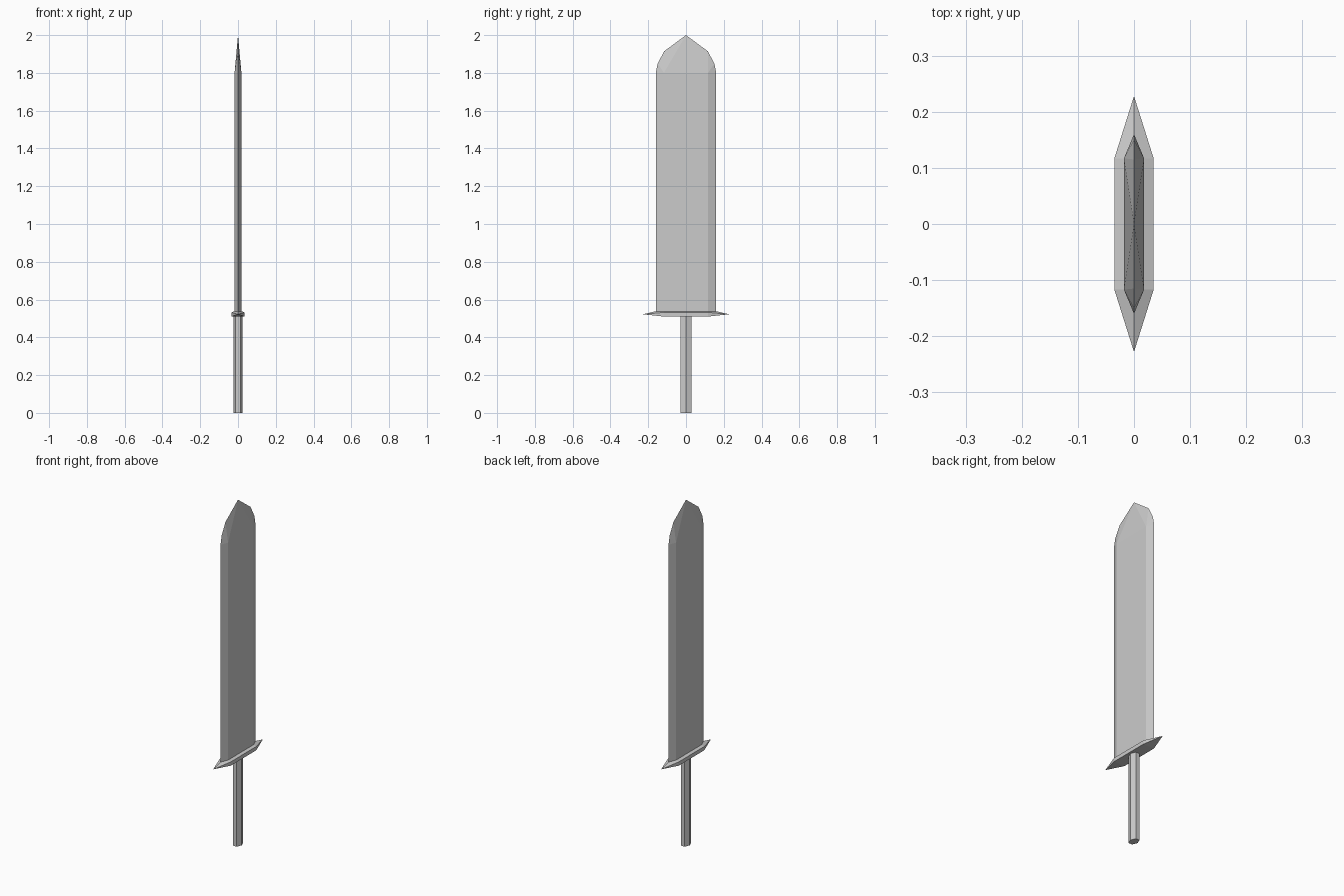
import bpy
import bmesh
from mathutils import Matrix

cube = bpy.data.objects.get("Cube")
if cube:
    bpy.data.objects.remove(cube, do_unlink=True)

metal = bpy.data.materials.new("grey_metal")
metal.use_nodes = True
grey = (0.6, 0.6, 0.6, 1)
metal.diffuse_color = grey
metal.node_tree.nodes["Principled BSDF"].inputs["Base Color"].default_value = grey


def finish(name, bm):
    bmesh.ops.recalc_face_normals(bm, faces=bm.faces)
    mesh = bpy.data.meshes.new(name)
    bm.to_mesh(mesh)
    bm.free()
    mesh.materials.append(metal)
    obj = bpy.data.objects.new(name, mesh)
    bpy.context.collection.objects.link(obj)
    return obj


def four_fold(name, points, faces):
    """Build one quarter from named points, then mirror it across x and y."""
    bm = bmesh.new()
    verts = {key: bm.verts.new(co) for key, co in points.items()}
    for face in faces:
        bm.faces.new([verts[key] for key in face.split()])
    for axis in ((1, 0, 0), (0, 1, 0)):
        copy = bmesh.ops.duplicate(bm, geom=bm.verts[:] + bm.edges[:] + bm.faces[:])
        new_verts = [g for g in copy["geom"] if isinstance(g, bmesh.types.BMVert)]
        bmesh.ops.transform(bm, matrix=Matrix.Scale(-1, 4, axis), verts=new_verts)
        bmesh.ops.remove_doubles(bm, verts=bm.verts[:], dist=0.0001)
    return finish(name, bm)


# Blade: flat sides, bevelled edges and a pointed end
half, flat, edge, base, top = 0.018, 0.117, 0.16, 0.53, 1.8
four_fold("blade", {
    "centre": (0, 0, base), "c0": (half, 0, base), "a0": (half, flat, base),
    "e0": (0, edge, base), "c1": (half, 0, top), "a1": (half, flat, top),
    "e1": (0, edge, top), "e2": (0, 0.15, 1.85), "e3": (0, 0.115, 1.915),
    "tip": (0, 0, 2),
}, ["c0 a0 a1 c1", "a0 e0 e1 a1", "a1 e1 e2", "a1 e2 e3",
    "a1 e3 tip", "c1 a1 tip", "centre e0 a0 c0"])

# Guard: long hexagon with a sloped rim and sharp ends
wide, low, rim, high = 0.035, 0.51, 0.532, 0.538
four_fold("guard", {
    "b": (0, 0, low), "b1": (wide, 0, low), "b2": (wide, flat, low),
    "b3": (0, flat, low), "r1": (wide, 0, rim), "r2": (wide, flat, rim),
    "tip": (0, 0.228, 0.522), "t": (0, 0, high), "t1": (half, 0, high),
    "t2": (half, flat, high), "t3": (0, edge, high),
}, ["b b3 b2 b1", "b3 tip b2", "b1 b2 r2 r1", "b2 tip r2",
    "r1 r2 t2 t1", "r2 tip t3 t2", "t t1 t2 t3"])

# Handle: six-sided grip
bm = bmesh.new()
bmesh.ops.create_cone(bm, cap_ends=True, segments=6, radius1=1, radius2=1, depth=low)
corner = max(bm.verts, key=lambda v: v.co.x)
if abs(corner.co.y) > 0.1:
    bmesh.ops.rotate(bm, verts=bm.verts, matrix=Matrix.Rotation(0.5235988, 3, "Z"))
bmesh.ops.scale(bm, verts=bm.verts, vec=(0.024, 0.0335, 1))
bmesh.ops.translate(bm, verts=bm.verts, vec=(0, 0, low / 2))
finish("handle", bm)
